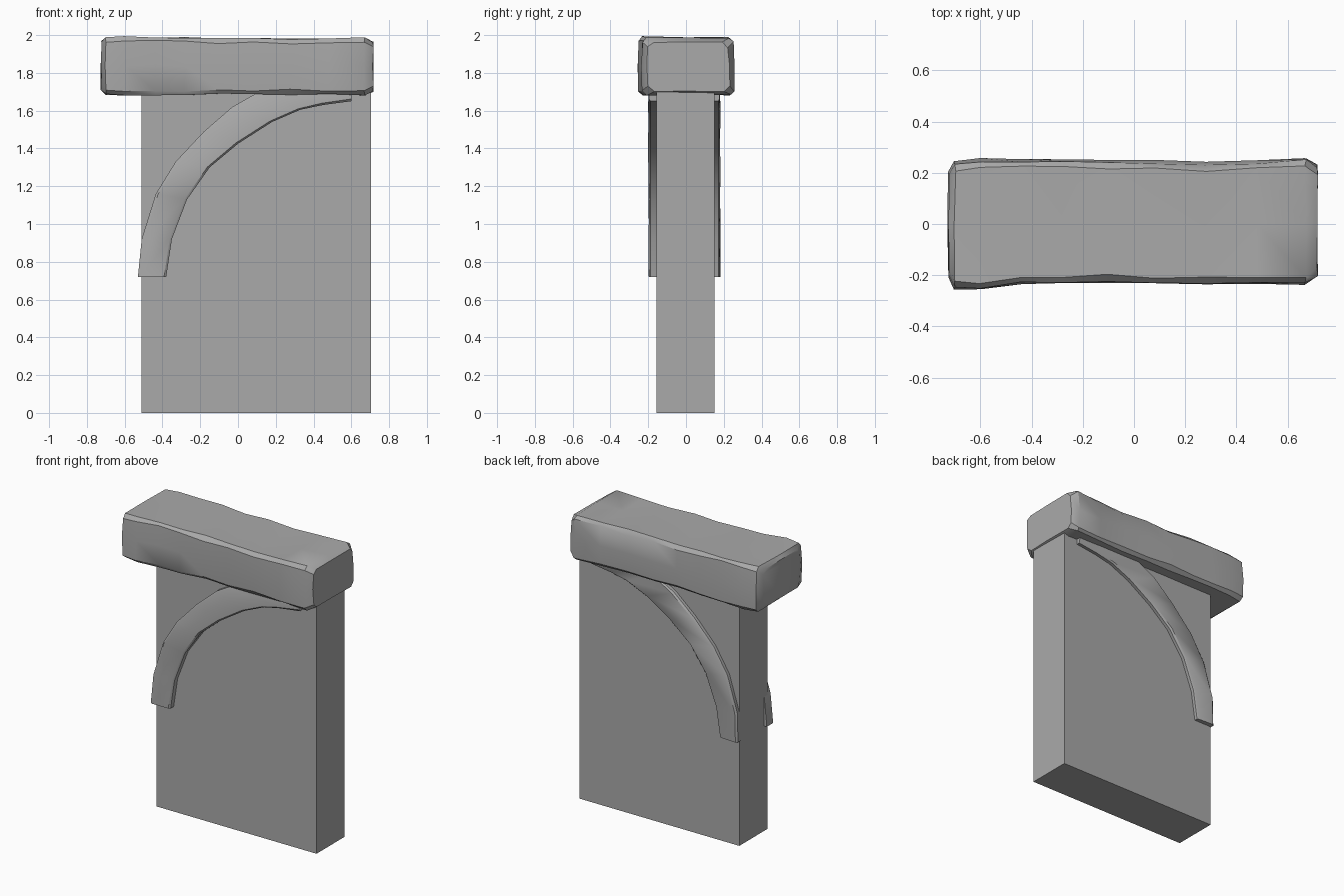
import bpy, bmesh, math, random
from mathutils import Vector

random.seed(4)
cube = bpy.data.objects.get("Cube")
if cube:
    bpy.data.objects.remove(cube, do_unlink=True)

stone = bpy.data.materials.new("grey_stone")
stone.use_nodes = True
GREY = (0.4, 0.4, 0.4, 1)
stone.diffuse_color = GREY
stone.node_tree.nodes["Principled BSDF"].inputs["Base Color"].default_value = GREY


def loft(name, rings, smooth_angle=None):
    """Skin a row of closed rings, cap both ends and link the object."""
    bm = bmesh.new()
    rows = [[bm.verts.new(p) for p in ring] for ring in rings]
    for a, b in zip(rows, rows[1:]):
        for i in range(len(a)):
            j = (i + 1) % len(a)
            bm.faces.new((a[i], a[j], b[j], b[i]))
    bm.faces.new(rows[0])
    bm.faces.new(rows[-1])
    bmesh.ops.recalc_face_normals(bm, faces=bm.faces)
    mesh = bpy.data.meshes.new(name)
    bm.to_mesh(mesh)
    bm.free()
    mesh.materials.append(stone)
    obj = bpy.data.objects.new(name, mesh)
    bpy.context.collection.objects.link(obj)
    if smooth_angle:
        bpy.ops.object.select_all(action='DESELECT')
        obj.select_set(True)
        bpy.context.view_layer.objects.active = obj
        bpy.ops.object.shade_smooth_by_angle(angle=math.radians(smooth_angle))
    return obj


# Plain wall slab
def wall_ring(z):
    return [(-0.51, -0.155, z), (0.705, -0.155, z), (0.705, 0.15, z), (-0.51, 0.15, z)]


loft("wall_slab", [wall_ring(0), wall_ring(1.72)])


# Rough-hewn beam: worn cross-sections along x
def beam_ring(x, front, back, low, high, c, rough):
    mid = (low + high) / 2
    ring = [(front + c, low), (0, low), (back - c, low), (back, low + c),
            (back + 0.004, mid), (back - 0.006, high - c), (back - c - 0.006, high),
            (0, high), (front + c, high), (front, high - c),
            (front - 0.004, mid), (front, low + c)]
    return [(x + random.uniform(-rough, rough), y + random.uniform(-rough, rough),
             z + random.uniform(-rough, rough)) for y, z in ring]


BEAM = [
    (-0.725, -0.20, 0.20, 1.71, 1.965, 0.03),
    (-0.70, -0.25, 0.24, 1.685, 1.99, 0.025),
    (-0.60, -0.25, 0.25, 1.685, 1.992, 0.02),
    (-0.44, -0.23, 0.25, 1.685, 1.99, 0.018),
    (-0.28, -0.23, 0.247, 1.685, 1.988, 0.02),
    (-0.10, -0.225, 0.246, 1.688, 1.982, 0.026),
    (0.08, -0.23, 0.244, 1.685, 1.985, 0.018),
    (0.28, -0.23, 0.24, 1.685, 1.978, 0.026),
    (0.48, -0.228, 0.243, 1.685, 1.978, 0.018),
    (0.67, -0.23, 0.255, 1.682, 1.985, 0.02),
    (0.715, -0.20, 0.23, 1.70, 1.965, 0.03),
]
loft("top_beam", [beam_ring(*s, 0.004) for s in BEAM], 35)


# Curved braces: outer and inner edge of the arch, foot to top
OUTER = [(-0.53, 0.72), (-0.51, 0.92), (-0.435, 1.16), (-0.33, 1.33), (-0.18, 1.49),
         (-0.03, 1.62), (0.12, 1.705), (0.35, 1.75), (0.60, 1.75)]
INNER = [(-0.38, 0.72), (-0.35, 0.92), (-0.27, 1.13), (-0.15, 1.30), (0.0, 1.425),
         (0.18, 1.54), (0.33, 1.605), (0.45, 1.63), (0.60, 1.65)]


def brace(name, face_y, root_y, bevel, trim):
    rings = []
    side = math.copysign(1, face_y)
    for o, i in zip(OUTER, INNER):
        o = Vector((max(o[0], trim), o[1]))
        i = Vector(i)
        across = (i - o).normalized() * bevel
        edge = face_y - side * bevel * 0.7
        wob = random.uniform(-0.004, 0.004)
        profile = [(o, root_y), (o, edge), (o + across, face_y + wob),
                   (i - across, face_y - wob), (i, edge), (i, root_y)]
        rings.append([(p.x, y, p.y) for p, y in profile])
    loft(name, rings, 35)


brace("front_brace", -0.197, -0.12, 0.012, -0.53)
brace("back_brace", 0.18, 0.145, 0.012, -0.515)
